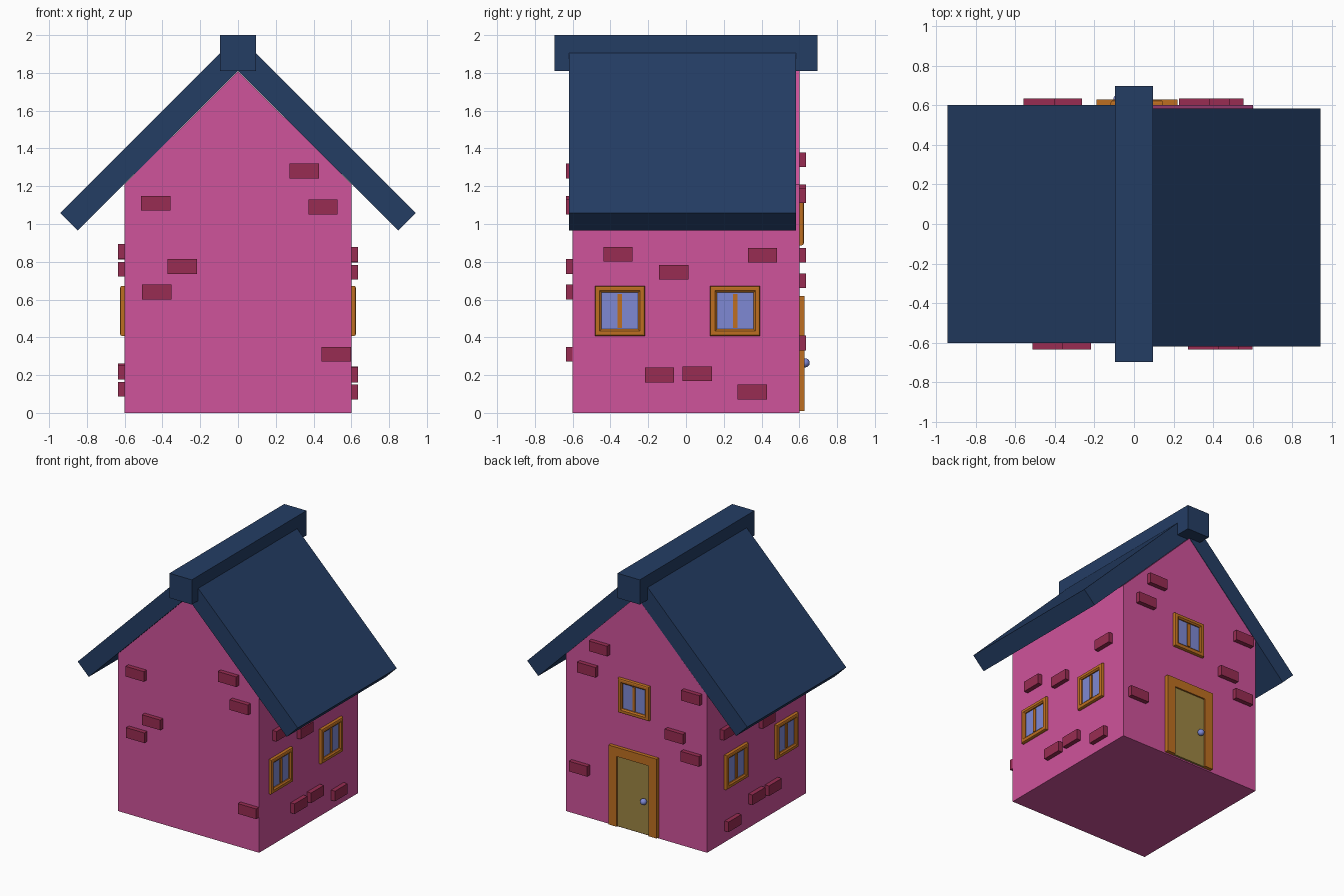
import bpy, bmesh
from math import radians
from mathutils import Vector

if "Cube" in bpy.data.objects:
    bpy.data.objects.remove(bpy.data.objects["Cube"])


def material(name, *rgb):
    # 8-bit display values to linear
    lin = [((c / 255 + 0.055) / 1.055) ** 2.4 for c in rgb] + [1]
    m = bpy.data.materials.new(name)
    m.use_nodes = True
    m.diffuse_color = lin
    m.node_tree.nodes["Principled BSDF"].inputs["Base Color"].default_value = lin
    return m


PINK = material("pink_wall", 207, 83, 155)
BRICK = material("crimson_brick", 152, 44, 82)
NAVY = material("navy_roof", 36, 61, 100)
WOOD = material("orange_wood", 190, 111, 33)
DOOR = material("olive_door", 158, 134, 67)
GLASS = material("blue_glass", 126, 137, 212)

# Each wall: turn about z, and the place of a point (across, up) on it
WALLS = {
    "front": (0, lambda u, z: (u, -0.6, z)),
    "right": (90, lambda u, z: (0.6, u, z)),
    "back": (180, lambda u, z: (u, 0.6, z)),
    "left": (-90, lambda u, z: (-0.6, u, z)),
}


def finish(name, bm, *mats):
    bmesh.ops.recalc_face_normals(bm, faces=bm.faces)
    mesh = bpy.data.meshes.new(name)
    bm.to_mesh(mesh)
    bm.free()
    for m in mats:
        mesh.materials.append(m)
    ob = bpy.data.objects.new(name, mesh)
    bpy.context.collection.objects.link(ob)
    return ob


def prism_mesh(points, y0, y1):
    bm = bmesh.new()
    face = bm.faces.new([bm.verts.new((x, y0, z)) for x, z in points])
    out = bmesh.ops.extrude_face_region(bm, geom=[face])["geom"]
    verts = [v for v in out if isinstance(v, bmesh.types.BMVert)]
    bmesh.ops.translate(bm, verts=verts, vec=(0, y1 - y0, 0))
    return bm


def prism(name, points, y0, y1, mat):
    return finish(name, prism_mesh(points, y0, y1), mat)


def rect(w, h, x=0, z=0):
    return [(x - w / 2, z - h / 2), (x + w / 2, z - h / 2),
            (x + w / 2, z + h / 2), (x - w / 2, z + h / 2)]


def put(ob, wall, u, z):
    turn, place = WALLS[wall]
    ob.location = place(u, z)
    ob.rotation_euler.z = radians(turn)


def window(wall, u, z):
    # Rounded frame with a stepped recess whose floor is the glass
    bm = prism_mesh(rect(0.265, 0.265), 0, -0.024)
    bmesh.ops.recalc_face_normals(bm, faces=bm.faces)
    edges = [e for e in bm.edges if all(v.co.y < -0.01 for v in e.verts)]
    bmesh.ops.bevel(bm, geom=edges, offset=0.01, segments=2, profile=0.5,
                    affect='EDGES')
    front = min(bm.faces, key=lambda f: f.calc_center_median().y)
    for thick, depth in ((0.022, 0), (0.014, -0.009), (0.0005, -0.008)):
        bmesh.ops.inset_region(bm, faces=[front], thickness=thick, depth=depth)
    front.material_index = 1
    put(finish(wall + "_window", bm, WOOD, GLASS), wall, u, z)
    put(prism(wall + "_window_bar", rect(0.024, 0.18), -0.004, -0.014, WOOD),
        wall, u, z)


# House body with gable
prism("house_walls", [(-0.6, 0), (0.6, 0), (0.6, 1.21), (0, 1.81), (-0.6, 1.21)],
      -0.6, 0.6, PINK)

# Roof slabs and ridge beam
for side, name, shift in ((1, "left_roof_slab", -0.018), (-1, "right_roof_slab", 0)):
    slab = [(0, 1.812), (0.848, 0.965), (0.942, 1.058), (0.06, 1.94), (0, 1.94)]
    prism(name, [(side * x, z) for x, z in slab], shift - 0.6015, shift + 0.6015, NAVY)
prism("ridge_beam", rect(0.19, 0.19, 0, 1.905), -0.697, 0.697, NAVY)

# Raised bricks, the same layout on opposite walls with a small shift
END = [(-0.435, 1.11), (0.35, 1.28), (0.45, 1.09), (-0.295, 0.775),
       (-0.43, 0.64), (0.52, 0.31)]
SIDE = [(-0.36, 0.84), (0.405, 0.835), (-0.065, 0.745), (-0.14, 0.2),
        (0.06, 0.207), (0.35, 0.11)]
for wall, layout, du, dz in (("front", END, 0, 0), ("back", END, -0.045, 0.06),
                             ("right", SIDE, 0, 0), ("left", SIDE, -0.04, 0.015)):
    for u, z in layout:
        brick = prism(wall + "_brick", rect(0.155, 0.078), 0.01, -0.034, BRICK)
        put(brick, wall, u + du, z + dz)

# Windows
for wall in ("right", "left"):
    for u in (-0.35, 0.26):
        window(wall, u, 0.54)
window("back", 0.015, 1.02)

# Door with frame and knob
frame = [(-0.205, 0.01), (-0.135, 0.01), (-0.135, 0.55), (0.135, 0.55),
         (0.135, 0.01), (0.205, 0.01), (0.205, 0.62), (-0.205, 0.62)]
put(prism("door_frame", frame, 0, -0.028, WOOD), "back", 0.015, 0)
put(prism("door_panel", rect(0.27, 0.54, 0, 0.28), 0, -0.016, DOOR), "back", 0.015, 0)
bm = bmesh.new()
bmesh.ops.create_uvsphere(bm, u_segments=20, v_segments=12, radius=0.024)
for f in bm.faces:
    f.smooth = True
knob = finish("door_knob", bm, GLASS)
knob.location = Vector((-0.08, 0.631, 0.265))
